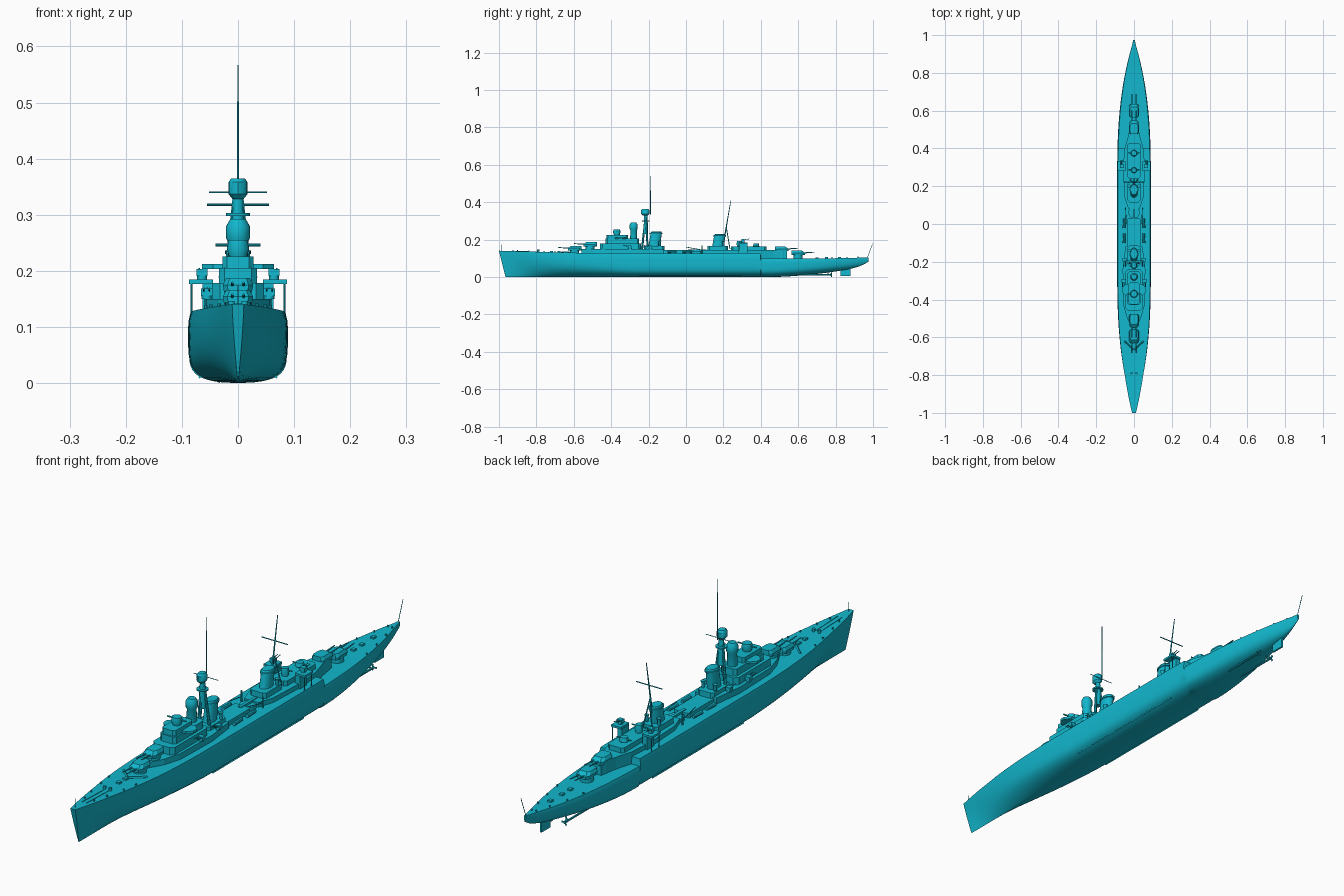
import bpy, bmesh, math
from mathutils import Vector

if "Cube" in bpy.data.objects:
    bpy.data.objects.remove(bpy.data.objects["Cube"])

paint = bpy.data.materials.new("turquoise")
paint.use_nodes = True
colour = (0.006, 0.48, 0.62, 1)
paint.diffuse_color = colour
paint.node_tree.nodes["Principled BSDF"].inputs["Base Color"].default_value = colour


def finish(name, bm, smooth=True):
    bmesh.ops.recalc_face_normals(bm, faces=bm.faces)
    mesh = bpy.data.meshes.new(name)
    bm.to_mesh(mesh)
    bm.free()
    mesh.materials.append(paint)
    ob = bpy.data.objects.new(name, mesh)
    bpy.context.collection.objects.link(ob)
    if smooth:
        bpy.ops.object.select_all(action="DESELECT")
        ob.select_set(True)
        bpy.context.view_layer.objects.active = ob
        bpy.ops.object.shade_smooth_by_angle(angle=math.radians(35))
    return ob


def loft(name, rings, smooth=True):
    """Skin a list of closed rings and cap both ends."""
    bm = bmesh.new()
    vs = [[bm.verts.new(p) for p in r] for r in rings]
    n = len(vs[0])
    for a, b in zip(vs, vs[1:]):
        for i in range(n):
            j = (i + 1) % n
            bm.faces.new((a[i], a[j], b[j], b[i]))
    bm.faces.new(vs[0])
    bm.faces.new(vs[-1])
    return finish(name, bm, smooth)


def prism(name, half, z0, z1, top=1.0):
    """Mirror a half outline of (x, y) and extrude it, tapering in x."""
    out = half + [(-x, y) for x, y in reversed(half)]
    return loft(name, [[(x, y, z0) for x, y in out],
                       [(x * top, y, z1) for x, y in out]], False)


def house(name, y0, y1, w, z0, z1, cut=0.3, top=1.0):
    """Deckhouse with chamfered corners."""
    c = w * cut
    return prism(name, [(w - c, y0), (w, y0 + c), (w, y1 - c), (w - c, y1)], z0, z1, top)


def box(name, x, y, z, sx, sy, sz):
    out = [(x + sx * a / 2, y + sy * b / 2) for a, b in ((-1, -1), (1, -1), (1, 1), (-1, 1))]
    return loft(name, [[(p, q, z + h) for p, q in out] for h in (-sz / 2, sz / 2)], False)


def drum(name, x, y, levels, ry=1.0, sides=20):
    """Turned part from (z, radius, y shift) levels."""
    angles = [math.tau * i / sides for i in range(sides)]
    return loft(name, [[(x + r * math.cos(a), y + s + r * ry * math.sin(a), z) for a in angles]
                       for z, r, s in levels])


def rod(name, p, q, r, r2=None, sides=8):
    p, q = Vector(p), Vector(q)
    rot = (q - p).to_track_quat("Z", "Y")
    ring = [Vector((math.cos(math.tau * i / sides), math.sin(math.tau * i / sides), 0)) for i in range(sides)]
    return loft(name, [[p + rot @ (v * r) for v in ring],
                       [q + rot @ (v * (r2 or r)) for v in ring]])


# Hull: stations from stem to stern
def deck_height(y):
    if y < 0.4:
        return 0.126 + 0.016 * max(0, -y - 0.2) ** 2 / 0.64
    return 0.098 + 0.008 * ((y - 0.4) / 0.6) ** 3


def breadth(y):
    t = max(0, (-y - 0.25) / 0.75, (y - 0.25) / 0.73)
    return max(0.089 * (1 - t ** 2.6), 0.004 if y > 0 else 0.009)


def station(y):
    b, top = breadth(y), deck_height(y)
    aft = max(0, (y - 0.45) / 0.53)
    keel = 0.06 * aft ** 1.7 + 0.025 * aft ** 12
    bow = min(1, max(0, (-y - 0.3) / 0.6))
    m = 7 - 5.7 * bow - 4.5 * min(1, aft)
    k = 0.45 + 0.5 * bow + 0.15 * min(1, aft)
    rake = 0.035 * max(0, (-y - 0.8) / 0.165)
    side = []
    for i in range(1, 15):
        u = (i / 14) ** 1.7
        w = b * (1 - (1 - u) ** m) ** k
        w *= 1 - 0.05 * max(0, u - 0.85) / 0.15 * (1 - bow)
        side.append((w, y - rake * u, keel + (top - keel) * u))
    return [(-x, p, z) for x, p, z in reversed(side)] + [(0, y, keel)] + side


ys = [-0.965 + 1.94 * i / 70 for i in range(71)]
ys = sorted([y for y in ys if abs(y - 0.4) > 0.012] + [0.399, 0.401])
loft("hull", [station(y) for y in ys])

# Underwater fittings
for s, side in ((1, "left"), (-1, "right")):
    rod(side + "_propeller_shaft", (s * 0.03, 0.56, 0.012), (s * 0.03, 0.78, 0.012), 0.004)
    rod(side + "_shaft_strut", (s * 0.03, 0.76, 0.012), (s * 0.015, 0.76, 0.04), 0.003)
    for i in range(3):
        a = math.tau * i / 3
        rod(side + "_propeller_blade", (s * 0.03, 0.775, 0.013),
            (s * 0.03 + 0.012 * math.cos(a), 0.778, 0.013 + 0.012 * math.sin(a)), 0.002, 0.004)
    rod(side + "_bilge_keel", (s * 0.068, -0.25, 0.011), (s * 0.068, 0.3, 0.011), 0.003, sides=4)
box("rudder", 0, 0.852, 0.03, 0.007, 0.054, 0.05)

# Main gun turrets, each with two barrels
for name, y, z, d in (("turret_one", -0.595, 0.142, -1), ("turret_two", -0.512, 0.163, -1),
                      ("turret_three", 0.512, 0.138, 1), ("turret_four", 0.6, 0.117, 1)):
    drum(name + "_barbette", 0, y, [(0.09, 0.024, 0), (z, 0.024, 0)])
    rings = []
    for zz, w, f in ((z, 0.025, 0.036), (z + 0.012, 0.027, 0.036), (z + 0.024, 0.021, 0.02)):
        rings.append([(w * a, y + d * b, zz) for a, b in
                      ((-0.7, f), (0.7, f), (1, f - 0.014), (1, -0.026),
                       (0.7, -0.036), (-0.7, -0.036), (-1, -0.026), (-1, f - 0.014))])
    loft(name, rings, False)
    for x in (-0.01, 0.01):
        rod(name + "_barrel", (x, y + d * 0.03, z + 0.012), (x, y + d * 0.088, z + 0.016), 0.003, 0.002)

# Forward superstructure
prism("forward_deckhouse", [(0.004, -0.56), (0.036, -0.5), (0.056, -0.43), (0.06, -0.24), (0.045, -0.12)], 0.12, 0.15)
house("bridge_base", -0.46, -0.24, 0.046, 0.15, 0.178)
house("bridge_middle", -0.43, -0.25, 0.034, 0.178, 0.205)
house("bridge_wings", -0.38, -0.32, 0.064, 0.203, 0.212)
house("bridge_house", -0.425, -0.31, 0.028, 0.205, 0.226)
drum("forward_director", 0, -0.37, [(0.226, 0.016, 0), (0.24, 0.02, 0), (0.255, 0.017, 0)])
rod("forward_rangefinder", (-0.04, -0.37, 0.246), (0.04, -0.37, 0.246), 0.003)
drum("control_tower", 0, -0.28, [(0.17, 0.02, 0), (0.25, 0.017, 0), (0.258, 0.021, 0),
                                 (0.28, 0.021, 0), (0.292, 0.014, 0)])

# Foremast with tripod legs and spotting top
for x, y in ((0, -0.235), (0.024, -0.205), (-0.024, -0.205)):
    rod("foremast_leg", (x, y, 0.15), (x * 0.2, -0.215, 0.34), 0.006, 0.004)
drum("foremast_core", 0, -0.215, [(0.23, 0.013, 0), (0.33, 0.009, 0)], sides=12)
drum("foremast_platform", 0, -0.215, [(0.298, 0.021, 0), (0.303, 0.021, 0)])
drum("spotting_top", 0, -0.218, [(0.328, 0.01, 0), (0.337, 0.017, 0), (0.358, 0.017, 0), (0.365, 0.012, 0)], 1.3, 12)
rod("foremast_pole", (0, -0.19, 0.335), (0, -0.19, 0.567), 0.0022, 0.001)
rod("foremast_yard", (-0.052, -0.195, 0.34), (0.052, -0.195, 0.34), 0.0013)

# Funnels, raked aft, with cap bands
for name, y, z in (("forward_funnel", -0.175, 0.243), ("aft_funnel", 0.165, 0.23)):
    drum(name, 0, y, [(0.13, 0.021, 0), (z - 0.014, 0.02, 0.015), (z - 0.013, 0.023, 0.015),
                      (z - 0.007, 0.023, 0.016), (z - 0.006, 0.02, 0.016), (z, 0.018, 0.017)], 1.5, 24)
    house(name + "_casing", y - 0.05, y + 0.06, 0.034, 0.125, 0.165)
    for x in (-0.026, 0.026):
        drum(name + "_vent", x, y + 0.035, [(0.16, 0.006, 0), (0.182, 0.006, 0), (0.19, 0.009, 0)], sides=10)

# Midships catapult and boat deck
house("hangar_roof", -0.13, 0.03, 0.034, 0.12, 0.144, 0.15)
drum("catapult_turntable", 0, 0.06, [(0.12, 0.03, 0), (0.138, 0.03, 0)], sides=24)
box("catapult_track", 0, 0.06, 0.143, 0.012, 0.1, 0.008)

# Aft superstructure
prism("aft_deckhouse", [(0.03, 0.08), (0.05, 0.14), (0.058, 0.3), (0.05, 0.4), (0.03, 0.47), (0.018, 0.54)], 0.095, 0.144)
house("aft_control_house", 0.24, 0.43, 0.034, 0.144, 0.163)
for name, y, z, r in (("aft_director", 0.285, 0.193, 0.015), ("aft_gun_control", 0.375, 0.18, 0.017)):
    drum(name, 0, y, [(0.16, r * 0.8, 0), (z - 0.015, r, 0), (z, r * 0.8, 0)])
    rod(name + "_rangefinder", (-0.03, y, z - 0.008), (0.03, y, z - 0.008), 0.0025)

# Mainmast and ensign staffs
rod("mainmast", (0, 0.195, 0.15), (0, 0.24, 0.41), 0.004, 0.0015)
rod("mainmast_yard", (-0.055, 0.223, 0.318), (0.055, 0.223, 0.318), 0.002)
for x in (-0.02, 0.02):
    rod("mainmast_leg", (x, 0.235, 0.15), (0, 0.215, 0.27), 0.0025)
rod("ensign_staff", (0, 0.968, 0.1), (0, 0.999, 0.18), 0.0012)
rod("jack_staff", (0, -0.985, 0.138), (0, -0.985, 0.175), 0.0008)


def gun_mount(name, x, y, z, d):
    drum(name + "_pedestal", x, y, [(z, 0.009, 0), (z + 0.007, 0.009, 0)], sides=12)
    box(name + "_shield", x, y, z + 0.012, 0.02, 0.018, 0.013)
    for o in (-0.005, 0.005):
        rod(name + "_barrel", (x + o, y, z + 0.013), (x + o, y + d * 0.034, z + 0.019), 0.0015)


# Paired deck fittings
for s, side in ((1, "left"), (-1, "right")):
    box(side + "_gun_gallery", s * 0.066, 0.305, 0.181, 0.042, 0.05, 0.008)
    box(side + "_gallery_house", s * 0.053, 0.305, 0.152, 0.02, 0.04, 0.052)
    for y in (0.283, 0.327):
        rod(side + "_gallery_post", (s * 0.083, y, 0.122), (s * 0.083, y, 0.18), 0.0016)
    gun_mount(side + "_aft_gun", s * 0.064, 0.305, 0.185, 1)
    gun_mount(side + "_forward_gun", s * 0.05, -0.19, 0.15, -1)
    gun_mount(side + "_bridge_gun", s * 0.056, -0.3, 0.15, -1)
    rod(side + "_breakwater", (s * 0.002, -0.665, 0.133), (s * 0.05, -0.62, 0.131), 0.004, sides=4)
    for y in (-0.08, 0.0):
        rod(side + "_boat", (s * 0.052, y - 0.02, 0.137), (s * 0.052, y + 0.03, 0.137), 0.008, 0.006)
    rod(side + "_crane_post", (s * 0.045, 0.085, 0.12), (s * 0.045, 0.085, 0.168), 0.003)
    rod(side + "_crane_arm", (s * 0.045, 0.085, 0.145), (s * 0.04, 0.0, 0.16), 0.0018)
    for y in (-0.9, -0.84, -0.76, -0.7, 0.7, 0.78, 0.86, 0.92):
        drum(side + "_bollard", s * (breadth(y) - 0.008), y,
             [(deck_height(y) - 0.004, 0.003, 0), (deck_height(y) + 0.006, 0.003, 0)], sides=8)
    rod(side + "_anchor_chain", (s * 0.009, -0.93, deck_height(-0.93)), (s * 0.009, -0.8, deck_height(-0.8)), 0.0015)
    drum(side + "_capstan", s * 0.012, -0.79, [(0.13, 0.005, 0), (0.146, 0.006, 0)], sides=12)

# Centreline hatches
for y in (-0.72, -0.68, 0.7, 0.75, 0.82):
    box("deck_hatch", 0, y, deck_height(y) + 0.002, 0.014, 0.016, 0.009)
